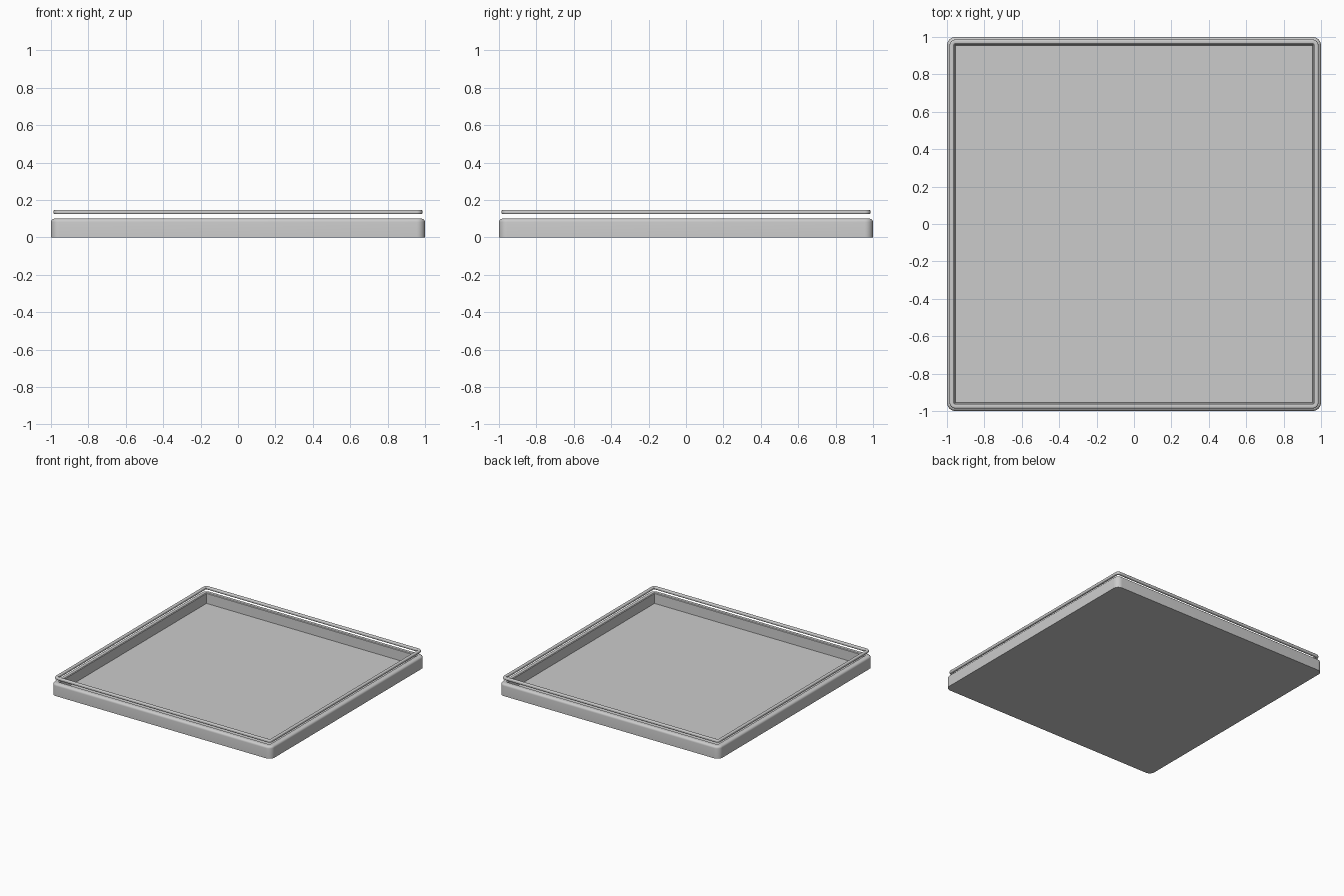
import bpy, bmesh, math

if "Cube" in bpy.data.objects:
    bpy.data.objects.remove(bpy.data.objects["Cube"])

grey = bpy.data.materials.new("plain grey")
grey.diffuse_color = (0.6, 0.6, 0.6, 1)
grey.use_nodes = True
grey.node_tree.nodes["Principled BSDF"].inputs["Base Color"].default_value = grey.diffuse_color
SEG = 8


def rounded_square(bm, half, z, r):
    """Loop of vertices around a square with rounded corners."""
    loop = []
    for c in range(4):
        a0 = c * math.pi / 2
        sx = 1 if c in (0, 3) else -1
        sy = 1 if c in (0, 1) else -1
        for i in range(SEG + 1):
            a = a0 + i / SEG * math.pi / 2
            loop.append(bm.verts.new((sx * (half - r) + r * math.cos(a),
                                      sy * (half - r) + r * math.sin(a), z)))
    return loop


def loft(name, profile, closed):
    """Skin a list of (half size, z, corner radius) loops."""
    bm = bmesh.new()
    loops = [rounded_square(bm, *p) for p in profile]
    pairs = list(zip(loops, loops[1:]))
    if closed:
        pairs.append((loops[-1], loops[0]))
    else:
        bm.faces.new(loops[0])
        bm.faces.new(loops[-1])
    for a, b in pairs:
        n = len(a)
        for i in range(n):
            j = (i + 1) % n
            bm.faces.new((a[i], a[j], b[j], b[i]))
    bmesh.ops.recalc_face_normals(bm, faces=bm.faces[:])
    me = bpy.data.meshes.new(name)
    bm.to_mesh(me)
    bm.free()
    me.materials.append(grey)
    ob = bpy.data.objects.new(name, me)
    bpy.context.collection.objects.link(ob)
    bpy.ops.object.select_all(action='DESELECT')
    ob.select_set(True)
    bpy.context.view_layer.objects.active = ob
    bpy.ops.object.shade_smooth_by_angle(angle=math.radians(35))
    return ob


# Shallow tray: outer wall, rounded rim, inner wall, floor
B = 0.018
tray = [(1.0, 0.0, 0.045)]
for i in range(6):
    a = i / 5 * math.pi / 2
    inset = B * (1 - math.cos(a))
    tray.append((1 - inset, 0.1 - B + B * math.sin(a), 0.045 - inset))
tray += [(0.962, 0.1, 0.008), (0.957, 0.095, 0.004), (0.955, 0.015, 0.003)]
loft("tray", tray, closed=False)

# Thin rim band floating above the tray, rounded in section
MID, Z, HW, HH, E = 0.974, 0.135, 0.012, 0.011, 0.007
band = []
for c in range(4):
    sx = 1 if c in (0, 3) else -1
    sz = 1 if c in (0, 1) else -1
    for i in range(4):
        a = (c + i / 3) * math.pi / 2
        dx = sx * (HW - E) + E * math.cos(a)
        dz = sz * (HH - E) + E * math.sin(a)
        band.append((MID + dx, Z + dz, 0.018 + dx))
loft("rim_band", band, closed=True)
